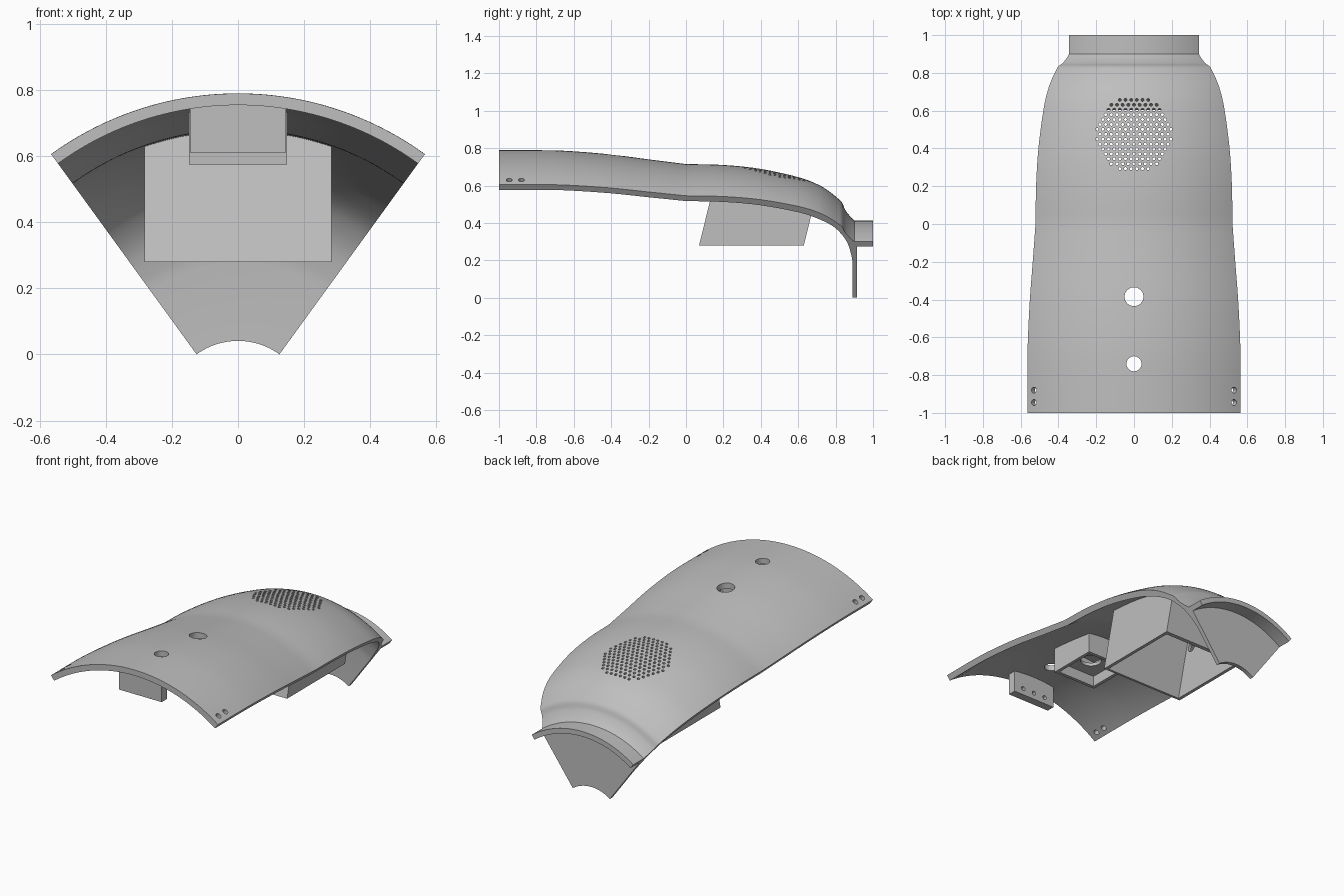
import bpy, bmesh, math
from mathutils import Matrix, Vector

if "Cube" in bpy.data.objects:
    bpy.data.objects.remove(bpy.data.objects["Cube"])

AXIS_Z = -0.172          # height of the axis the shell is swept around
HALF = math.radians(36)  # half of the swept angle

grey = bpy.data.materials.new("light_grey")
grey.use_nodes = True
grey.diffuse_color = (0.52, 0.52, 0.52, 1)
grey.node_tree.nodes["Principled BSDF"].inputs["Base Color"].default_value = (0.52, 0.52, 0.52, 1)


def finish(bm, name):
    bmesh.ops.recalc_face_normals(bm, faces=bm.faces)
    mesh = bpy.data.meshes.new(name)
    bm.to_mesh(mesh)
    bm.free()
    mesh.materials.append(grey)
    obj = bpy.data.objects.new(name, mesh)
    bpy.context.collection.objects.link(obj)
    return obj


def smooth_path(points, steps=4):
    """Catmull-Rom refinement of a list of (y, radius) points."""
    p = [Vector(q) for q in points]
    p = [2 * p[0] - p[1]] + p + [2 * p[-1] - p[-2]]
    out = []
    for a, b, c, d in zip(p, p[1:], p[2:], p[3:]):
        for i in range(steps):
            t = i / steps
            out.append(0.5 * (2 * b + (c - a) * t + (2 * a - 5 * b + 4 * c - d) * t * t
                              + (3 * b - a - 3 * c + d) * t ** 3))
    return out + [p[-2]]


def sweep(name, profile, half, segments=56):
    """Sweep a closed (y, radius) profile around the long axis."""
    bm = bmesh.new()
    rings = []
    for i in range(segments + 1):
        a = -half + 2 * half * i / segments
        rings.append([bm.verts.new((r * math.sin(a), y, AXIS_Z + r * math.cos(a)))
                      for y, r in profile])
    n = len(profile)
    for r0, r1 in zip(rings, rings[1:]):
        for j in range(n):
            k = (j + 1) % n
            bm.faces.new((r0[j], r0[k], r1[k], r1[j]))
    bm.faces.new(rings[0])
    bm.faces.new(rings[-1])
    return finish(bm, name)


def block(name, x, y0, y1, z0, z1, slope=0.0):
    """Box centred on x = 0 whose front and back lean by slope."""
    bm = bmesh.new()
    bmesh.ops.create_cube(bm, size=1)
    for v in bm.verts:
        z = z1 if v.co.z > 0 else z0
        y = y1 if v.co.y > 0 else y0
        v.co = (2 * x * v.co.x, y + slope * (z - z0), z)
    return finish(bm, name)


def drills(name, holes):
    """Many cylinders in one cutter: (centre, radius, length, rotation, sides)."""
    bm = bmesh.new()
    for centre, radius, length, rot, sides in holes:
        bmesh.ops.create_cone(bm, cap_ends=True, segments=sides, radius1=radius,
                              radius2=radius, depth=length,
                              matrix=Matrix.Translation(centre) @ rot)
    return finish(bm, name)


def boolean(obj, other, operation, keep=False):
    mod = obj.modifiers.new("cut", 'BOOLEAN')
    mod.operation, mod.solver, mod.object = operation, 'EXACT', other
    bpy.context.view_layer.objects.active = obj
    bpy.ops.object.modifier_apply(modifier=mod.name)
    if not keep:
        bpy.data.objects.remove(other)


# Shell profile: outer and inner lines, creased at the middle
front_outer = [(-1, .961), (-.75, .961), (-.6, .955), (-.4, .938), (-.2, .912), (0, .887)]
rear_outer = [(0, .887), (.2, .882), (.4, .861), (.6, .817), (.7, .78), (.76, .745),
              (.81, .705), (.835, .68), (.85, .645), (.875, .61), (.9, .584)]
rear_inner = [(0, .852), (.2, .846), (.4, .824), (.6, .778), (.7, .738), (.78, .69),
              (.83, .635), (.865, .57), (.885, .49), (.89, .45)]
neck_and_wall = [(1, .584), (1, .553), (.915, .553), (.915, .213), (.89, .213)]

outer = smooth_path(front_outer)[:-1] + smooth_path(rear_outer)
inner = (smooth_path([(y, r - .035) for y, r in front_outer])[:-1] + smooth_path(rear_inner))
shell = sweep("curved_shell", outer + neck_and_wall + inner[::-1], HALF)

# Solid filling the shell, used to trim the inner parts to its underside
core = sweep("trim_core", [(y, r + .012) for y, r in inner] + [(.89, .1), (-1, .1)], HALF * 1.02)
core.hide_render = True

# Holes: speaker grille, two round openings, paired corner holes
upright = Matrix.Identity(4)
holes = [((0, -.385, .7), .05, .5, upright, 32), ((0, -.74, .7), .04, .5, upright, 32)]
step, row_h = .03, .026
for row in range(-7, 8):
    for col in range(-8, 9):
        x = (col + (row % 2) / 2) * step
        y = row * row_h
        if math.hypot(x, y) < .207:
            holes.append(((x, .475 + y, .65), .008, .5, upright, 8))
for side in (-1, 1):
    lean = Matrix.Rotation(side * math.radians(33.5), 4, 'Y')
    for y in (-.88, -.945):
        holes.append(((side * .53, y, .63), .016, .15, lean, 16))
boolean(shell, drills("shell_drills", holes), 'DIFFERENCE')

# Speaker box: leaning, open below, with a cable hole in one side
speaker_box = block("speaker_box", .283, .07, .63, .28, .85, .245)
boolean(speaker_box, block("box_hollow", .263, .065, .585, .2, .95, .245), 'DIFFERENCE')
sideways = Matrix.Rotation(math.pi / 2, 4, 'Y')
boolean(speaker_box, drills("cable_drill", [((-.273, .2, .57), .028, .1, sideways, 20)]), 'DIFFERENCE')
boolean(speaker_box, core, 'INTERSECT', keep=True)

# Button housing: shallow frame with a recessed pierced floor
housing = block("button_housing", .148, -.535, -.225, .575, .9)
boolean(housing, block("housing_recess", .128, -.515, -.245, .5, .64), 'DIFFERENCE')
boolean(housing, block("housing_hollow", .128, -.515, -.245, .66, .99), 'DIFFERENCE')
boolean(housing, drills("button_drill", [((0, -.385, .65), .06, .1, upright, 32)]), 'DIFFERENCE')
boolean(housing, core, 'INTERSECT', keep=True)

# Front bracket with three blind holes on its rear face
bracket = block("front_bracket", .145, -.945, -.895, .61, .9)
lengthwise = Matrix.Rotation(math.pi / 2, 4, 'X')
boolean(bracket, drills("bracket_drills", [((x, -.895, .65), .013, .06, lengthwise, 16)
                                           for x in (-.08, 0, .08)]), 'DIFFERENCE')
boolean(bracket, core, 'INTERSECT')

# Smooth the curved faces, keep edges crisp
bpy.ops.object.select_all(action='DESELECT')
for obj in (shell, speaker_box, housing, bracket):
    obj.select_set(True)
bpy.context.view_layer.objects.active = shell
bpy.ops.object.shade_smooth_by_angle(angle=math.radians(25))
